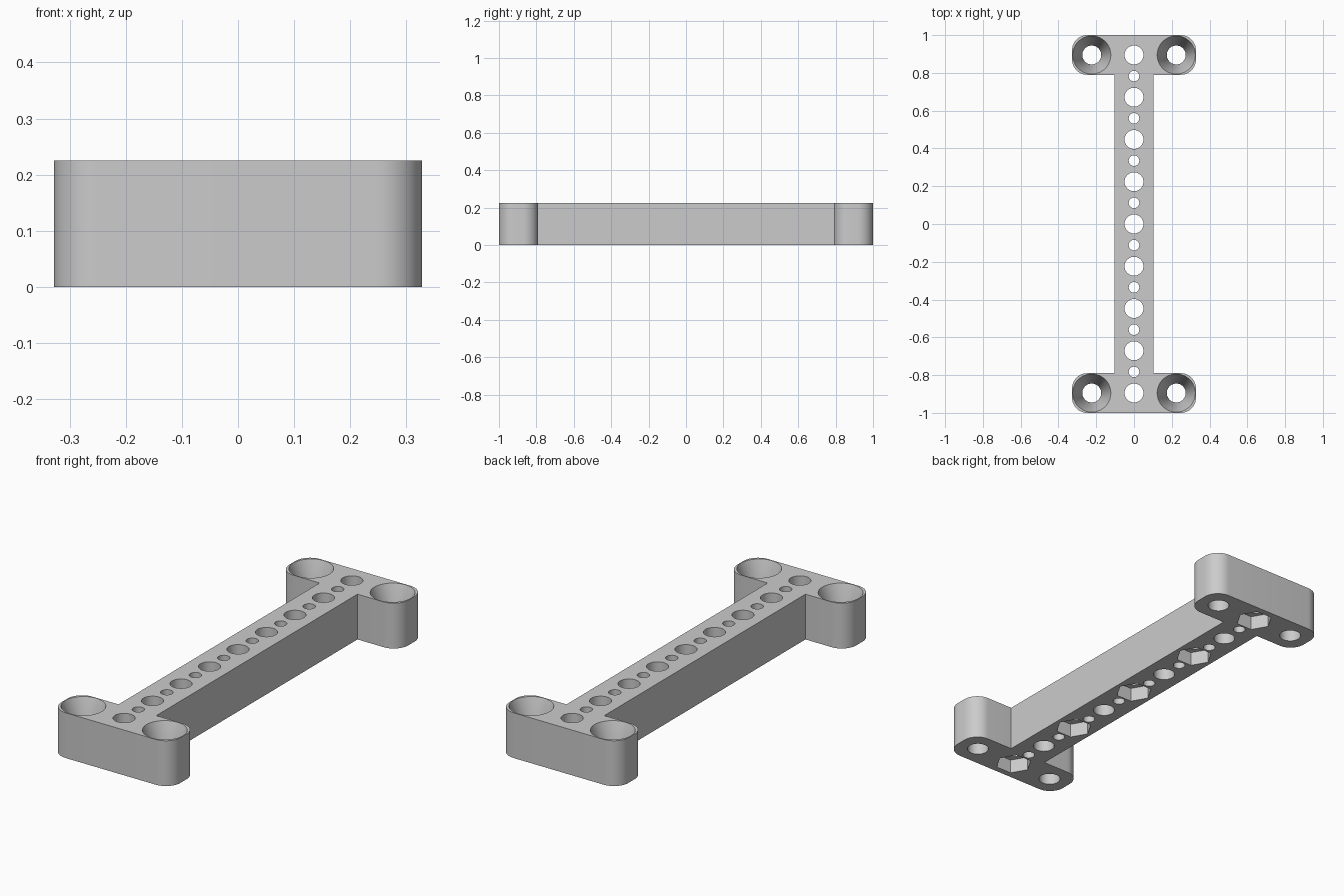
import bpy, bmesh, math

if "Cube" in bpy.data.objects:
    bpy.data.objects.remove(bpy.data.objects["Cube"], do_unlink=True)

HEIGHT = 0.225
PITCH = 0.2237          # spacing of the large holes
HALF_W, INNER_Y, STEM = 0.328, 0.79, 0.104
CORNER = 0.08

grey = bpy.data.materials.new("grey plastic")
grey.use_nodes = True
colour = (0.6, 0.6, 0.6, 1)
grey.diffuse_color = colour
grey.node_tree.nodes["Principled BSDF"].inputs["Base Color"].default_value = colour


def finish(name, bm):
    bmesh.ops.recalc_face_normals(bm, faces=bm.faces[:])
    mesh = bpy.data.meshes.new(name)
    bm.to_mesh(mesh)
    bm.free()
    mesh.materials.append(grey)
    obj = bpy.data.objects.new(name, mesh)
    bpy.context.collection.objects.link(obj)
    return obj


def lathe(bm, x, y, profile, sides):
    """Closed solid of stacked rings, given as (radius, z) from bottom to top."""
    rings = []
    for r, z in profile:
        angles = [math.tau * i / sides for i in range(sides)]
        rings.append([bm.verts.new((x + r * math.cos(a), y + r * math.sin(a), z))
                      for a in angles])
    for low, high in zip(rings, rings[1:]):
        for i in range(sides):
            j = (i + 1) % sides
            bm.faces.new((low[i], low[j], high[j], high[i]))
    bm.faces.new(rings[0][::-1])
    bm.faces.new(rings[-1])


def cut(target, cutter):
    cutter.hide_render = True
    mod = target.modifiers.new("cut", 'BOOLEAN')
    mod.operation = 'DIFFERENCE'
    mod.solver = 'EXACT'
    mod.object = cutter
    bpy.context.view_layer.objects.active = target
    bpy.ops.object.modifier_apply(modifier=mod.name)
    bpy.data.objects.remove(cutter, do_unlink=True)


def corner(cx, cy, start, steps=12):
    """Quarter arc around a centre, counter-clockwise from the start angle."""
    return [(cx + CORNER * math.cos(start + math.pi / 2 * i / steps),
             cy + CORNER * math.sin(start + math.pi / 2 * i / steps))
            for i in range(steps + 1)]


# I-shaped bracket body: one quarter of the outline, mirrored round
quarter = [(STEM, INNER_Y)]
quarter += corner(HALF_W - CORNER, INNER_Y + CORNER, -math.pi / 2)
quarter += corner(HALF_W - CORNER, 1 - CORNER, 0)
outline = quarter + [(-x, y) for x, y in reversed(quarter)]
outline += [(-x, -y) for x, y in outline]

bm = bmesh.new()
base = bm.faces.new([bm.verts.new((x, y, 0)) for x, y in outline])
top = bmesh.ops.extrude_face_region(bm, geom=[base])["geom"]
bmesh.ops.translate(bm, vec=(0, 0, HEIGHT),
                    verts=[v for v in top if isinstance(v, bmesh.types.BMVert)])
bracket = finish("mounting_bracket", bm)

# Row of large and small holes, and countersunk corner holes
holes = bmesh.new()
for i in range(-8, 9):
    radius = 0.05 if i % 2 == 0 else 0.028
    lathe(holes, 0, i * PITCH / 2, [(radius, -0.1), (radius, HEIGHT + 0.1)], 48)
for sx in (-1, 1):
    for sy in (-1, 1):
        lathe(holes, sx * PITCH, sy * 4 * PITCH,
              [(0.05, -0.1), (0.05, 0.075), (0.101, HEIGHT), (0.101, HEIGHT + 0.1)], 64)
cut(bracket, finish("hole_cutter", holes))

# Hexagonal nut pockets under every other large hole
pockets = bmesh.new()
for i in range(-4, 5, 2):
    lathe(pockets, 0, i * PITCH, [(0.086, -0.1), (0.086, 0.07)], 6)
cut(bracket, finish("pocket_cutter", pockets))

bpy.ops.object.select_all(action='DESELECT')
bracket.select_set(True)
bpy.context.view_layer.objects.active = bracket
bpy.ops.object.shade_smooth_by_angle(angle=math.radians(25))
